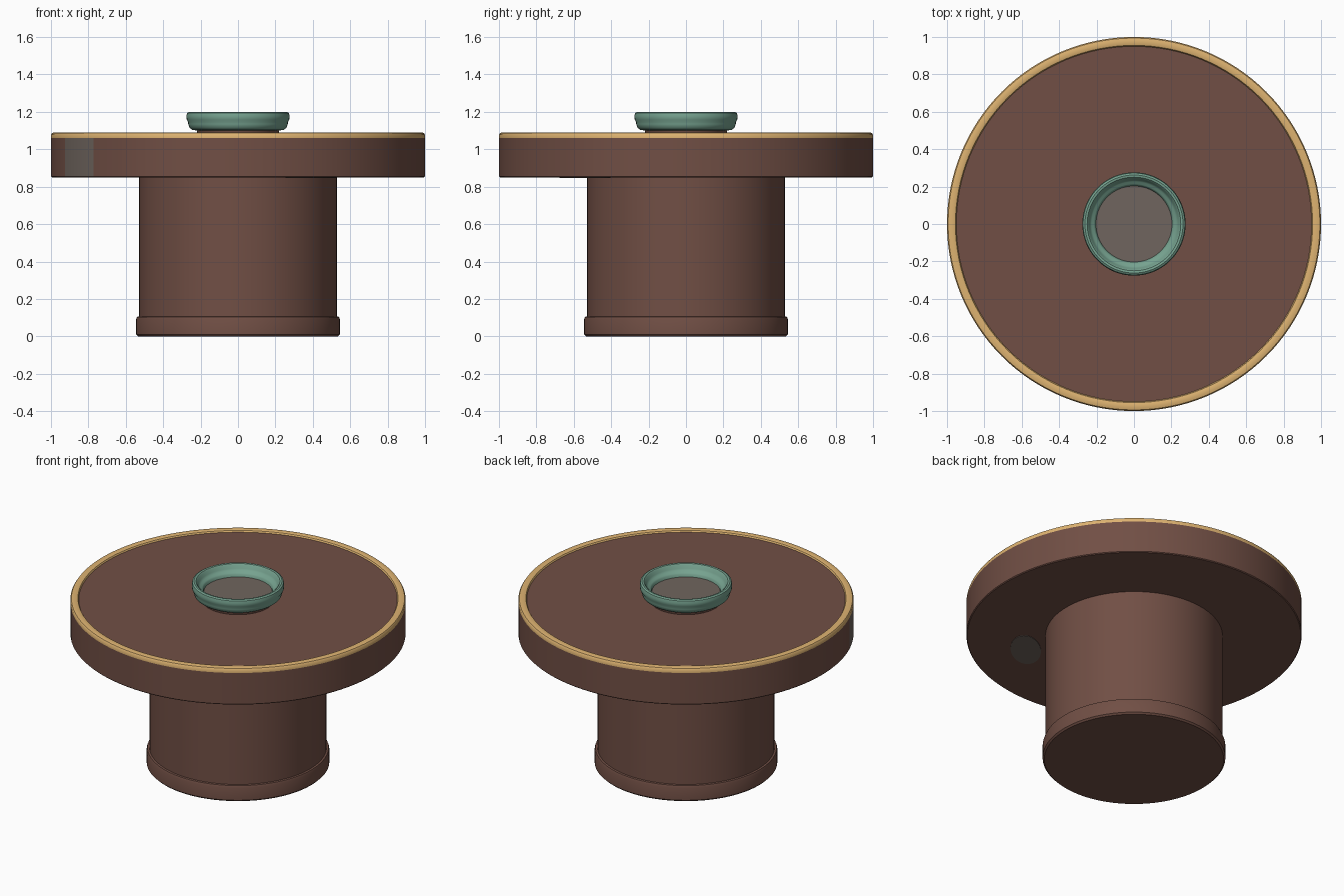
import bpy, bmesh, math

if "Cube" in bpy.data.objects:
    bpy.data.objects.remove(bpy.data.objects["Cube"])

SEG = 128


def material(name, rgb):
    m = bpy.data.materials.new(name)
    m.diffuse_color = (*rgb, 1)
    m.use_nodes = True
    m.node_tree.nodes["Principled BSDF"].inputs["Base Color"].default_value = m.diffuse_color
    return m


brown = material("brown_wood", (0.165, 0.078, 0.059))
gold = material("gold_trim", (0.730, 0.450, 0.165))
teal = material("teal_glaze", (0.180, 0.361, 0.275))
grey = material("worn_grey", (0.160, 0.130, 0.112))


def lathe(name, profile, mats, colours):
    """Spin an (r, z) profile; colours gives a material index per segment."""
    bm = bmesh.new()
    rings = []
    for r, z in profile:
        if r == 0:
            rings.append([bm.verts.new((0, 0, z))] * SEG)
        else:
            rings.append([bm.verts.new((r * math.cos(2 * math.pi * i / SEG),
                                        r * math.sin(2 * math.pi * i / SEG), z))
                          for i in range(SEG)])
    for k in range(len(rings) - 1):
        a, b = rings[k], rings[k + 1]
        for i in range(SEG):
            j = (i + 1) % SEG
            verts = list(dict.fromkeys([a[i], a[j], b[j], b[i]]))
            f = bm.faces.new(verts)
            f.material_index = colours[k]
    bmesh.ops.recalc_face_normals(bm, faces=bm.faces)
    mesh = bpy.data.meshes.new(name)
    bm.to_mesh(mesh)
    bm.free()
    for m in mats:
        mesh.materials.append(m)
    ob = bpy.data.objects.new(name, mesh)
    bpy.context.collection.objects.link(ob)
    bpy.ops.object.select_all(action='DESELECT')
    ob.select_set(True)
    bpy.context.view_layer.objects.active = ob
    bpy.ops.object.shade_smooth_by_angle(angle=math.radians(35))
    return ob


# Pedestal with a slightly wider foot band
lathe("pedestal",
      [(0, 0), (0.535, 0), (0.545, 0.01), (0.545, 0.09), (0.54, 0.104),
       (0.528, 0.106), (0.528, 0.86), (0, 0.86)],
      [brown], [0] * 7)

# Round tabletop with a rounded gold rim around a shallow recess
top = lathe("tabletop",
            [(0, 0.85), (0.995, 0.85), (1.0, 0.855), (1.0, 1.06), (1.0, 1.078),
             (0.994, 1.087), (0.982, 1.09), (0.965, 1.09), (0.955, 1.087),
             (0.95, 1.078), (0, 1.078)],
            [brown, gold, grey], [0, 0, 0, 1, 1, 1, 1, 1, 1, 0])

# Worn patch on the front left of the edge
for f in top.data.polygons:
    c = f.center
    ang = math.degrees(math.atan2(c.y, c.x)) % 360
    if 0.86 < c.z < 1.05 and math.hypot(c.x, c.y) > 0.99 and 203 < ang < 219:
        f.material_index = 2

# Worn patch on the underside
bpy.ops.mesh.primitive_cylinder_add(vertices=32, radius=1, depth=0.004,
                                    location=(0.39, -0.54, 0.849),
                                    rotation=(0, 0, math.radians(45)))
patch = bpy.context.object
patch.name = "underside_patch"
patch.scale = (0.17, 0.09, 1)
patch.data.materials.append(grey)

# Shallow bowl: brown foot, teal wall with rolled lip and inner ledge, grey floor
lathe("bowl",
      [(0.215, 1.076), (0.22, 1.10), (0.245, 1.104), (0.26, 1.116),
       (0.266, 1.135), (0.266, 1.145), (0.274, 1.158), (0.276, 1.178),
       (0.272, 1.194), (0.262, 1.2), (0.25, 1.198), (0.242, 1.19),
       (0.236, 1.172), (0.226, 1.16), (0.214, 1.156), (0.207, 1.148),
       (0.203, 1.132), (0, 1.132)],
      [teal, brown, grey], [1] + [0] * 15 + [2])
